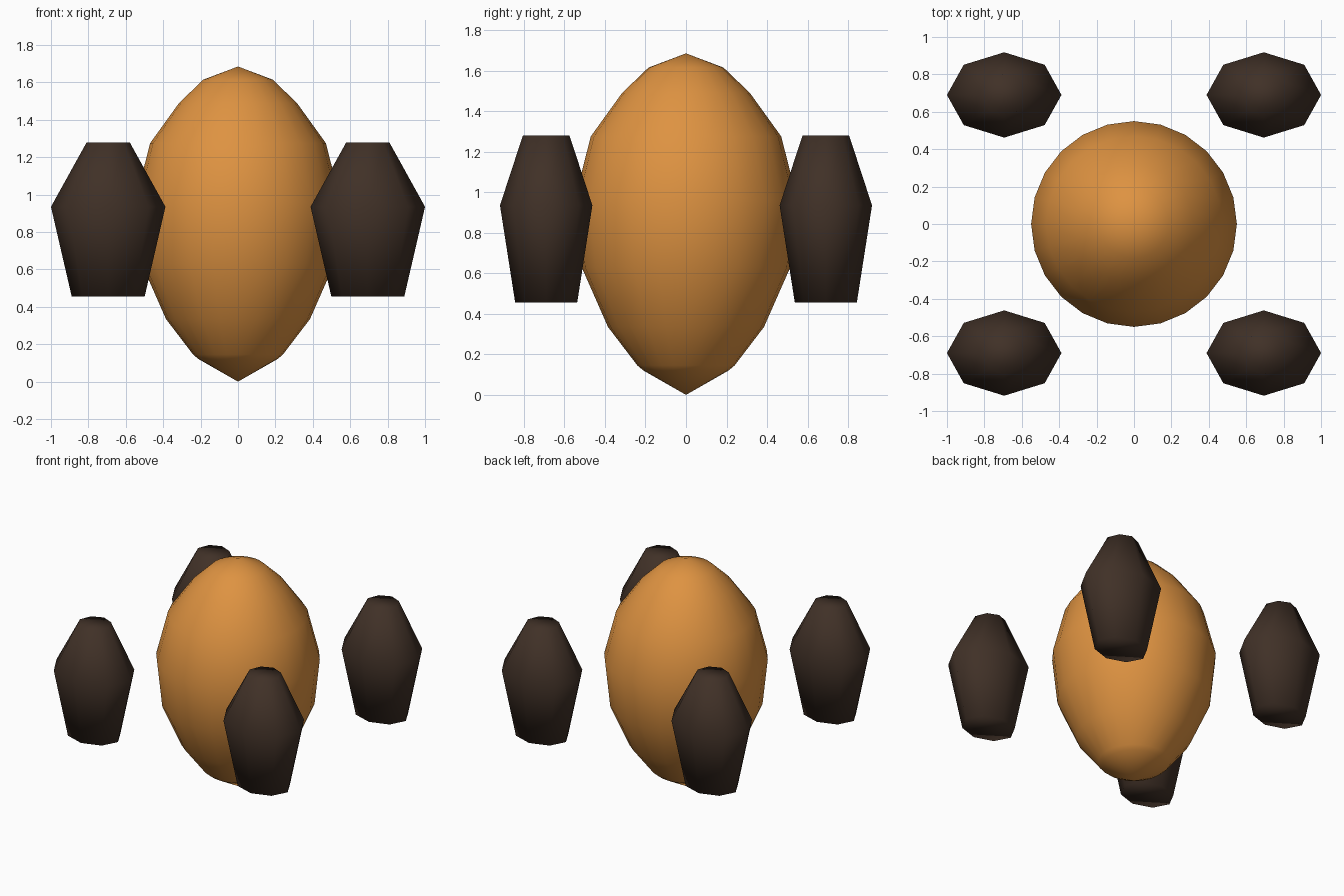
import bpy, bmesh, math

old = bpy.data.objects.get("Cube")
if old:
    bpy.data.objects.remove(old, do_unlink=True)


def make_material(name, rgb):
    mat = bpy.data.materials.new(name)
    mat.use_nodes = True
    mat.diffuse_color = (*rgb, 1)
    mat.node_tree.nodes["Principled BSDF"].inputs["Base Color"].default_value = (*rgb, 1)
    return mat


def lathe(name, rings, sides, mat, location=(0, 0, 0)):
    """Stack elliptical rings (rx, ry, z) into a closed smooth form; zero radius makes a tip."""
    bm = bmesh.new()
    loops = []
    for rx, ry, z in rings:
        count = sides if rx > 0 else 1
        loops.append([bm.verts.new((rx * math.cos(math.tau * i / sides),
                                    ry * math.sin(math.tau * i / sides), z))
                      for i in range(count)])
    for low, high in zip(loops, loops[1:]):
        for i in range(sides):
            j = (i + 1) % sides
            if len(low) == 1:
                bm.faces.new((low[0], high[j], high[i]))
            elif len(high) == 1:
                bm.faces.new((low[i], low[j], high[0]))
            else:
                bm.faces.new((low[i], low[j], high[j], high[i]))
    # Close flat ends
    if len(loops[0]) > 1:
        bm.faces.new(loops[0][::-1])
    if len(loops[-1]) > 1:
        bm.faces.new(loops[-1])
    for face in bm.faces:
        face.smooth = True
    mesh = bpy.data.meshes.new(name)
    bm.to_mesh(mesh)
    bm.free()
    mesh.materials.append(mat)
    obj = bpy.data.objects.new(name, mesh)
    obj.location = location
    bpy.context.collection.objects.link(obj)
    return obj


orange = make_material("warm orange", (0.73, 0.29, 0.053))
brown = make_material("dark brown", (0.051, 0.030, 0.020))

# Egg-shaped body
profile = [(0, 0), (0.21, 0.12), (0.24, 0.145), (0.385, 0.335), (0.515, 0.63),
           (0.55, 0.96), (0.47, 1.275), (0.315, 1.49), (0.185, 1.615), (0, 1.685)]
lathe("body", [(r, r, z) for r, z in profile], 24, orange)

# Four separate faceted feet around the body
foot_rings = [(0.195, 0.153, 0.455), (0.306, 0.228, 0.935), (0.115, 0.115, 1.28)]
for depth, y in (("front", -0.69), ("back", 0.69)):
    for side, x in (("left", 0.694), ("right", -0.694)):
        lathe(f"{depth}_{side}_foot", foot_rings, 8, brown, (x, y, 0))
